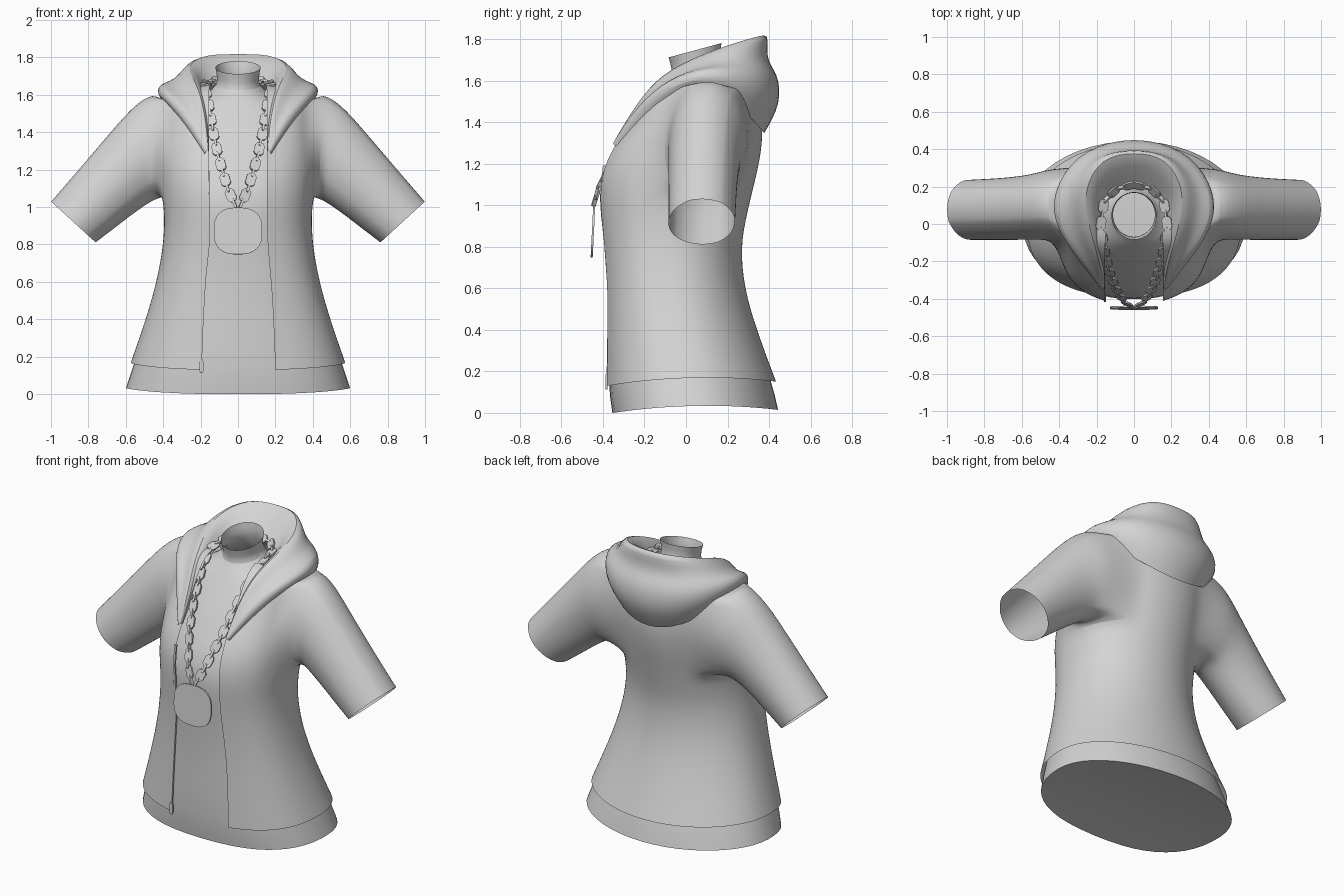
import bpy, bmesh
from math import sin, cos, pi, asin, atan2
from mathutils import Vector, Matrix

cube = bpy.data.objects.get("Cube")
if cube:
    bpy.data.objects.remove(cube)

grey = bpy.data.materials.new("cloth grey")
grey.use_nodes = True
COLOUR = (0.66, 0.66, 0.66, 1)
grey.diffuse_color = COLOUR
grey.node_tree.nodes["Principled BSDF"].inputs["Base Color"].default_value = COLOUR


def finish(name, bm, levels=0, angle=0.8):
    """Turn a bmesh into a smooth-shaded object."""
    bmesh.ops.recalc_face_normals(bm, faces=bm.faces[:])
    mesh = bpy.data.meshes.new(name)
    bm.to_mesh(mesh)
    bm.free()
    mesh.materials.append(grey)
    ob = bpy.data.objects.new(name, mesh)
    bpy.context.collection.objects.link(ob)
    if levels:
        sub = ob.modifiers.new("smooth", 'SUBSURF')
        sub.levels = sub.render_levels = levels
        sub.boundary_smooth = 'PRESERVE_CORNERS'
    bpy.context.view_layer.objects.active = ob
    ob.select_set(True)
    bpy.ops.object.shade_smooth_by_angle(angle=angle)
    ob.select_set(False)


def skin(bm, rows, closed=False):
    """Fill quads between equal rows of vertices; return them by (row, column)."""
    quads = {}
    for r, (a, b) in enumerate(zip(rows, rows[1:])):
        n = len(a)
        for i in range(n if closed else n - 1):
            j = (i + 1) % n
            quads[r, i] = bm.faces.new((a[i], a[j], b[j], b[i]))
    return quads


def soft(v, power):
    return abs(v) ** power * (1 if v > 0 else -1)


def hem_lift(y):
    return 0.035 * (1 - ((y - 0.1) / 0.45) ** 2)


FULL = 0.8  # fullness of the chest side


def oval(w, front, back, t, full=FULL):
    """Point on a body section: full at the front, round at the back."""
    power = full if cos(t) > 0 else 1
    return w * soft(sin(t), power), (front + back) / 2 - (back - front) / 2 * soft(cos(t), power)


def edge_angle(gap, w):
    return asin((gap / w) ** (1 / FULL))


# Body sections: height, half width, front, back, half width of the opening
BODY = [(0.135, .577, -.393, .436, .2), (0.4, .495, -.39, .342, .19),
        (0.6, .437, -.392, .282, .178), (0.8, .4, -.405, .264, .157),
        (0.95, .395, -.422, .294, .155), (1.06, .405, -.428, .32, .155),
        (1.18, .41, -.412, .35, .155), (1.3, .41, -.35, .37, .155),
        (1.42, .408, -.265, .37, .155), (1.56, .4, -.185, .345, .155),
        (1.63, .34, -.12, .28, .155), (1.65, .2, -.08, .22, .15)]

# Jacket body, open at the front
COLS = 28
bm = bmesh.new()
rows = []
for k, (z, w, front, back, gap) in enumerate(BODY):
    t0 = edge_angle(gap, w)
    row = []
    for i in range(COLS + 1):
        x, y = oval(w, front, back, t0 + (2 * pi - 2 * t0) * i / COLS)
        row.append(bm.verts.new((x, y, z + (hem_lift(y) if k == 0 else 0))))
    rows.append(row)
quads = skin(bm, rows)

# Sleeves grow out of holes in the jacket sides: top x, z, bottom x, z, back y
SLEEVE = [(.45, 1.615, .43, 1.045, .305), (.55, 1.55, .485, 1.015, .28),
          (.65, 1.44, .57, .955, .262), (.81, 1.25, .66, .885, .25),
          (1.0, 1.03, .76, .81, .243)]
ARM_Y, ARM_Z, ARM_FRONT = 0.078, 1.3, -0.09
LOW, HIGH, FIRST, LAST = 5, 9, 4, 11
for side in (1, -1):
    c0, c1 = (FIRST, LAST) if side > 0 else (COLS - LAST, COLS - FIRST)
    hole = [quads[r, c] for r in range(LOW, HIGH) for c in range(c0, c1)]
    bmesh.ops.delete(bm, geom=hole, context='FACES')
    rim = [rows[r][c] for r in range(LOW, HIGH + 1) for c in range(c0, c1 + 1)
           if r in (LOW, HIGH) or c in (c0, c1)]
    turn = {v: atan2(v.co.z - ARM_Z, v.co.y - ARM_Y) for v in rim}
    rim.sort(key=turn.get)
    rings = [rim]
    for tx, tz, bx, bz, back in SLEEVE:
        rings.append([bm.verts.new((
            side * ((tx + bx) / 2 + (tx - bx) / 2 * sin(turn[v])),
            (back + ARM_FRONT) / 2 + (back - ARM_FRONT) / 2 * cos(turn[v]),
            (tz + bz) / 2 + (tz - bz) / 2 * sin(turn[v]))) for v in rim])
    skin(bm, rings, closed=True)
loose = [v for v in bm.verts if not v.link_faces]
bmesh.ops.delete(bm, geom=loose, context='VERTS')
finish("jacket", bm, levels=2)

# Shirt with a closed bottom and a raised, tilted collar
shirt = [(0, .605, -.358, .448)]
shirt += [(z, w - .016, f + .014, b - .018) for z, w, f, b, _ in BODY[:5]]
shirt += [(1.06, .389, -.405, .3), (1.18, .394, -.365, .33), (1.3, .39, -.295, .35),
          (1.42, .38, -.22, .345), (1.52, .33, -.15, .29), (1.6, .17, -.095, .2),
          (1.65, .112, -.068, .175), (1.69, .112, -.07, .165), (1.745, .122, -.085, .172)]
bm = bmesh.new()
rows = []
for k, (z, w, front, back) in enumerate(shirt):
    row = []
    for i in range(24):
        x, y = oval(w, front, back, 2 * pi * i / 24, 1 if z > 1.55 else FULL)
        lift = hem_lift(y) if k < 2 else 0.27 * (y - .04) if z > 1.64 else 0
        row.append(bm.verts.new((x, y, z + lift)))
    rows.append(row)
skin(bm, rows, closed=True)
crease = bm.edges.layers.float.new("crease_edge")
hem = rows[0]
for a, b in zip(hem, hem[1:] + hem[:1]):
    bm.edges.get((a, b))[crease] = 1
for i in range(12):
    bm.faces.new(dict.fromkeys((hem[i], hem[i + 1], hem[-i - 1], hem[-i])))
finish("shirt", bm, levels=1)

# Hood: rails from the front lapel to the middle of the back
RAILS = [
    # neck edge
    [(.155, -.33, 1.29), (.155, -.22, 1.43), (.17, -.1, 1.56), (.18, .04, 1.63),
     (.17, .14, 1.66), (.1, .2, 1.68), (0, .22, 1.68)],
    # rim
    [(.158, -.345, 1.31), (.165, -.275, 1.45), (.19, -.17, 1.63), (.24, 0, 1.73),
     (.28, .19, 1.81), (.18, .4, 1.88), (0, .425, 1.88)],
    # fold
    [(.165, -.35, 1.3), (.205, -.255, 1.45), (.27, -.12, 1.57), (.34, .03, 1.65),
     (.34, .2, 1.69), (.22, .355, 1.71), (0, .385, 1.7)],
    # bulge
    [(.17, -.35, 1.3), (.24, -.255, 1.46), (.34, -.12, 1.6), (.43, .05, 1.67),
     (.41, .22, 1.67), (.28, .4, 1.64), (0, .465, 1.64)],
    # underside of the bulge
    [(.175, -.35, 1.29), (.27, -.235, 1.44), (.39, -.09, 1.57), (.46, .07, 1.62),
     (.41, .25, 1.59), (.27, .41, 1.51), (0, .485, 1.48)],
    # lower edge
    [(.18, -.325, 1.28), (.27, -.2, 1.42), (.35, -.05, 1.52), (.39, .08, 1.56),
     (.36, .24, 1.5), (.21, .35, 1.38), (0, .39, 1.33)]]
bm = bmesh.new()
rows = []
for rail in RAILS:
    mirrored = [(-x, y, z) for x, y, z in rail[-2::-1]]
    rows.append([bm.verts.new(p) for p in rail + mirrored])
skin(bm, rows)
finish("hood", bm, levels=2, angle=1.2)


def plate(bm, outline, thick, matrix):
    """Flat plate in local x and z, thick in y."""
    sides = [[bm.verts.new(matrix @ Vector((x, s * thick / 2, z))) for x, z in outline]
             for s in (-1, 1)]
    skin(bm, sides, closed=True)
    for ring in sides:
        bm.faces.new(ring)


def rounded(w, h, n, power):
    return [(w / 2 * soft(cos(a), power), h / 2 * soft(sin(a), power))
            for a in (2 * pi * (i + .5) / n for i in range(n))]


# Chain: broad links joined by narrow ones along a path round the neck
PATH = [(.01, -.445, 1.0), (.055, -.415, 1.1), (.105, -.33, 1.27), (.135, -.24, 1.42),
        (.16, -.125, 1.57), (.178, -.01, 1.65), (.16, .12, 1.67), (.09, .19, 1.68), (0, .21, 1.68)]
points = [Vector(p) for p in PATH]
lengths = [(b - a).length for a, b in zip(points, points[1:])]
STEPS = 24
bm = bmesh.new()
for side in (1, -1):
    for k in range(STEPS):
        d = sum(lengths) * (k + .5) / STEPS
        seg = 0
        while d > lengths[seg]:
            d -= lengths[seg]
            seg += 1
        a, b = points[seg], points[seg + 1]
        flip = Vector((side, 1, 1))
        along = ((b - a) * flip).normalized()
        out = Vector((along.x, -.9, .5 + .4 * (seg > 3)))
        across = along.cross(out).normalized()
        normal = across.cross(along)
        m = Matrix((across, normal, along)).transposed().to_4x4()
        m.translation = a.lerp(b, d / lengths[seg]) * flip
        if k % 2:
            plate(bm, rounded(.055, .075, 8, .6), .01, m)
        else:
            plate(bm, rounded(.014, .06, 8, .6), .02, m)
finish("chain", bm, angle=0.5)

# Pendant
bm = bmesh.new()
tilt = Matrix.Translation((0, -.448, .872)) @ Matrix.Rotation(-.05, 4, 'X')
plate(bm, rounded(.26, .25, 28, .75), .01, tilt)
finish("pendant", bm, angle=0.5)

# Zip tape along the right jacket edge, with its pull
bm = bmesh.new()
rows = []
for z, w, front, back, gap in BODY[:7]:
    y = oval(w, front, back, edge_angle(gap, w))[1]
    rows.append([bm.verts.new((-gap + dx, y + dy, z + .01))
                 for dx, dy in ((-.006, -.002), (.006, -.002), (.006, .01), (-.006, .01))])
skin(bm, rows, closed=True)
plate(bm, rounded(.022, .075, 8, .5), .01, Matrix.Translation((-.195, -.383, .148)))
finish("zip", bm, angle=0.5)
